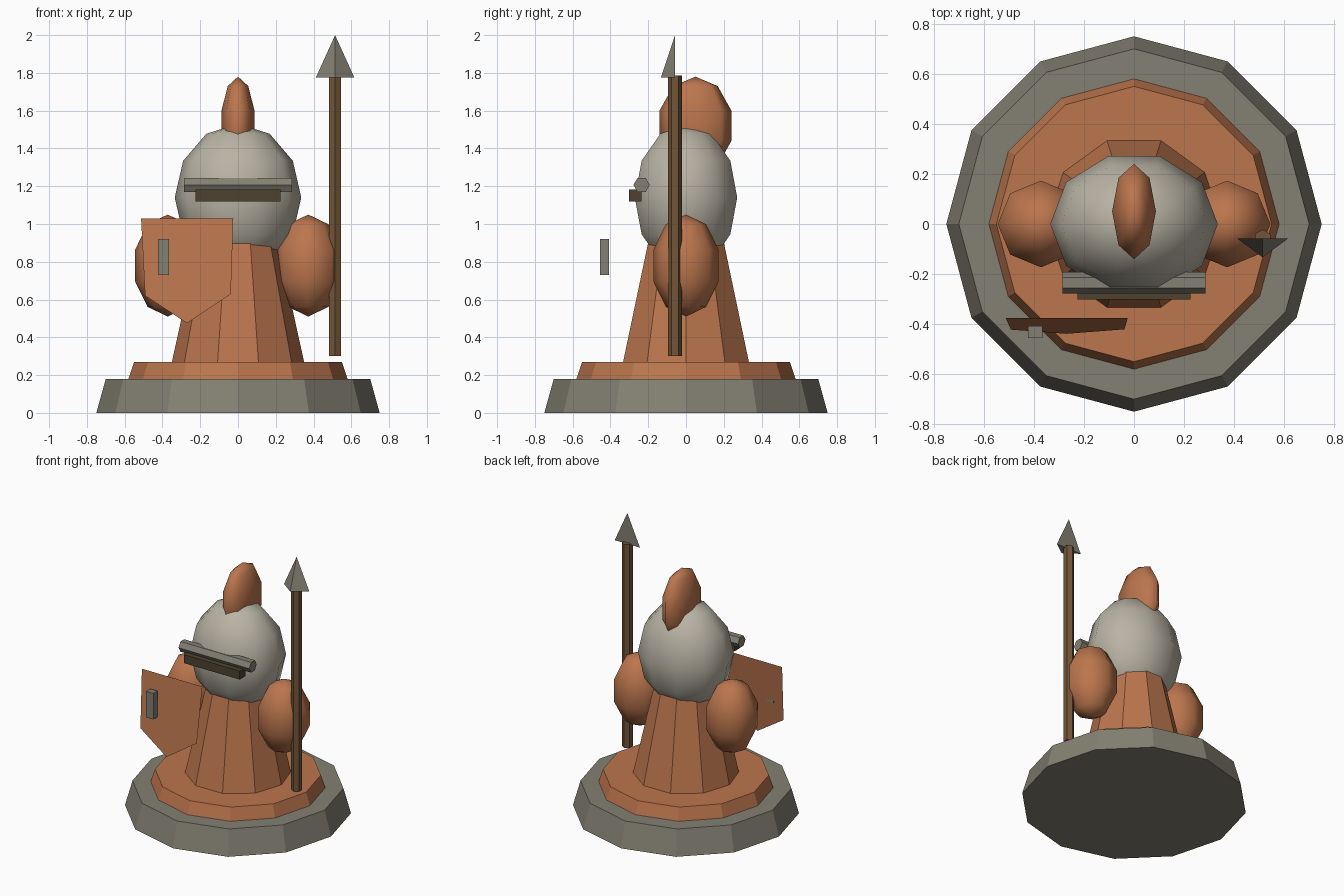
import bpy
from math import sin, cos, pi

if "Cube" in bpy.data.objects:
    bpy.data.objects.remove(bpy.data.objects["Cube"])


def material(name, rgb):
    m = bpy.data.materials.new(name)
    m.diffuse_color = (*rgb, 1)
    m.use_nodes = True
    m.node_tree.nodes["Principled BSDF"].inputs["Base Color"].default_value = m.diffuse_color
    return m


ORANGE = material("orange", (0.50, 0.18, 0.075))
STONE = material("stone", (0.23, 0.215, 0.17))
HELM = material("pale_grey", (0.48, 0.45, 0.37))
WOOD = material("wood", (0.17, 0.09, 0.04))
DARK = material("dark", (0.075, 0.055, 0.03))


def mesh_object(name, verts, faces, mat, smooth=False):
    me = bpy.data.meshes.new(name)
    me.from_pydata(verts, [], faces)
    me.materials.append(mat)
    me.polygons.foreach_set("use_smooth", [smooth] * len(faces))
    me.update()
    ob = bpy.data.objects.new(name, me)
    bpy.context.collection.objects.link(ob)
    return ob


def lathe(name, profile, n, mat, loc=(0, 0, 0), scale=(1, 1, 1), start=0.0, smooth=False):
    """Revolve (radius, z) points from bottom to top; ends are poles (radius 0) or caps."""
    verts, rings, faces = [], [], []
    for r, z in profile:
        ring = []
        for i in range(n if r > 1e-6 else 1):
            a = start + 2 * pi * i / n
            ring.append(len(verts))
            verts.append((loc[0] + r * cos(a) * scale[0],
                          loc[1] + r * sin(a) * scale[1],
                          loc[2] + z * scale[2]))
        rings.append(ring)
    for lo, hi in zip(rings, rings[1:]):
        for i in range(n):
            j = (i + 1) % n
            if len(lo) == 1:
                faces.append((lo[0], hi[j], hi[i]))
            elif len(hi) == 1:
                faces.append((lo[i], lo[j], hi[0]))
            else:
                faces.append((lo[i], lo[j], hi[j], hi[i]))
    if len(rings[0]) > 1:
        faces.append(tuple(reversed(rings[0])))
    if len(rings[-1]) > 1:
        faces.append(tuple(rings[-1]))
    return mesh_object(name, verts, faces, mat, smooth)


def ellipsoid(name, n, rings, mat, loc, radii):
    prof = [(sin(pi * k / rings), -cos(pi * k / rings)) for k in range(rings + 1)]
    prof[0], prof[-1] = (0, -1), (0, 1)
    return lathe(name, prof, n, mat, loc, radii, smooth=True)


def box(name, lo, hi, mat):
    verts = [(x, y, z) for z in (lo[2], hi[2])
             for x, y in ((lo[0], lo[1]), (hi[0], lo[1]), (hi[0], hi[1]), (lo[0], hi[1]))]
    sides = [(i, (i + 1) % 4, (i + 1) % 4 + 4, i + 4) for i in range(4)]
    return mesh_object(name, verts, sides + [(3, 2, 1, 0), (4, 5, 6, 7)], mat)


# Two-tier base and robe
lathe("base", [(0.75, 0), (0.70, 0.18)], 12, STONE)
lathe("base_step", [(0.58, 0.18), (0.55, 0.27)], 12, ORANGE)
lathe("robe", [(0.35, 0.27), (0.20, 0.95)], 10, ORANGE)

# Helmet, crest and arms
ellipsoid("helmet", 10, 6, HELM, (0, 0, 1.14), (0.335, 0.285, 0.39))
ellipsoid("crest", 8, 5, ORANGE, (0, 0.05, 1.52), (0.092, 0.20, 0.26))
for side, x in (("left", -0.372), ("right", 0.372)):
    ellipsoid(side + "_arm", 8, 5, ORANGE, (x, 0, 0.78), (0.182, 0.182, 0.27))

# Visor: hexagonal bar lying along x, with a dark slit below it
bar = lathe("visor_bar", [(0.043, -0.285), (0.043, 0.285)], 6, STONE, start=pi / 2)
bar.rotation_euler = (0, pi / 2, 0)
bar.location = (0, -0.235, 1.207)
box("visor_slit", (-0.225, -0.302, 1.12), (0.225, -0.235, 1.182), DARK)

# Shield: one thin sheet leaning forward at the bottom, with a small plate
outline = [(-0.27, 0.475), (-0.038, 0.63), (-0.025, 1.03), (-0.513, 1.03), (-0.492, 0.62)]
mesh_object("shield", [(x, -0.375 - 0.115 * (1.03 - z), z) for x, z in outline],
            [tuple(range(5))], ORANGE)
box("shield_plate", (-0.423, -0.455, 0.73), (-0.365, -0.407, 0.92), STONE)

# Spear: hexagonal shaft and three-sided tip with an upright back
sx, sy = 0.514, -0.058
lathe("spear_shaft", [(0.036, 0.30), (0.036, 1.785)], 6, WOOD, (sx, sy, 0), start=pi / 2)
mesh_object("spear_tip",
            [(sx - 0.102, sy, 1.775), (sx, sy - 0.075, 1.775), (sx + 0.102, sy, 1.775), (sx, sy, 2.0)],
            [(0, 1, 3), (1, 2, 3), (2, 0, 3), (2, 1, 0)], STONE)
